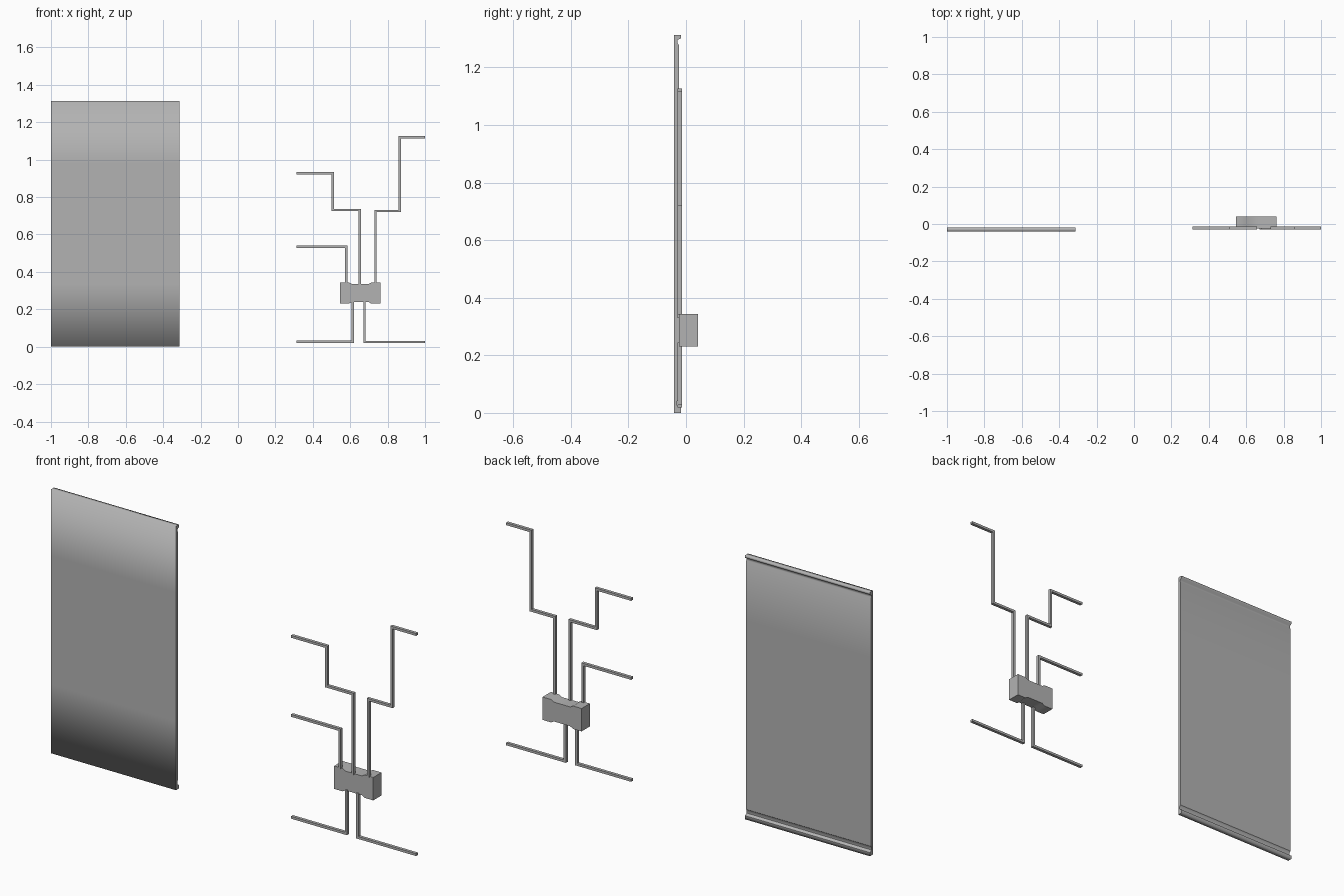
import bpy, bmesh
from mathutils import Vector

if "Cube" in bpy.data.objects:
    bpy.data.objects.remove(bpy.data.objects["Cube"])

# Mid grey finish shared by every part
grey = bpy.data.materials.new("grey")
grey.diffuse_color = (.45, .45, .45, 1)
grey.use_nodes = True
grey.node_tree.nodes["Principled BSDF"].inputs["Base Color"].default_value = grey.diffuse_color


def skin(name, rings, smooth=False, sharp=()):
    """Join successive closed rings of points and cap both ends."""
    bm = bmesh.new()
    vs = [[bm.verts.new(p) for p in r] for r in rings]
    n = len(vs[0])
    for a, b in zip(vs, vs[1:]):
        for i in range(n):
            j = (i + 1) % n
            bm.faces.new((a[i], a[j], b[j], b[i])).smooth = smooth
        for i in sharp:
            bm.edges.get((a[i], b[i])).smooth = False
    for cap in (vs[0], vs[-1]):
        for e in bm.faces.new(cap).edges:
            e.smooth = False
    bmesh.ops.recalc_face_normals(bm, faces=bm.faces)
    me = bpy.data.meshes.new(name)
    bm.to_mesh(me)
    bm.free()
    me.materials.append(grey)
    ob = bpy.data.objects.new(name, me)
    bpy.context.collection.objects.link(ob)


# Panel: extruded (y, z) section with grooved lips at top and bottom
section = [(-.041, 0), (-.041, .34), (-.041, .98), (-.041, 1.313),
           (-.018, 1.313), (-.018, 1.301), (-.029, 1.295), (-.029, 1.284),
           (-.025, 1.278), (-.025, .98), (-.025, .34), (-.025, .047),
           (-.031, .041), (-.031, .026), (-.018, .018), (-.018, 0)]
skin("wall_panel", [[(x, y, z) for y, z in section] for x in (-1, -.312)], True, (11, 13, 14))

# Junction box: (x, z) outline, waisted above and below
half = [(-.1075, .057), (-.060, .057), (-.045, .048), (.045, .048), (.060, .057), (.1075, .057)]
outline = half + [(x, -z) for x, z in reversed(half)]
skin("junction_box", [[(.6535 + x, y, .287 + z) for x, z in outline] for y in (-.024, .041)],
     True, (0, 5, 6, 11))


# Conduits: mitred rectangular tubes following right-angled (x, z) paths
def conduit(name, path, w=.006, y0=-.029, y1=-.014):
    pts = [Vector(p) for p in path]
    normals = []
    for a, b in zip(pts, pts[1:]):
        d = (b - a).normalized()
        normals.append(Vector((-d.y, d.x)))
    rings = []
    for i, p in enumerate(pts):
        if i == 0:
            m = normals[0]
        elif i == len(pts) - 1:
            m = normals[-1]
        else:
            m = normals[i - 1] + normals[i]
        a, b = p + m * w, p - m * w
        rings.append([(a.x, y0, a.y), (a.x, y1, a.y), (b.x, y1, b.y), (b.x, y0, b.y)])
    skin(name, rings)


conduit("conduit_upper_left", [(.312, .927), (.506, .927), (.506, .731), (.651, .731), (.651, .33)])
conduit("conduit_middle_left", [(.312, .534), (.579, .534), (.579, .34)])
conduit("conduit_upper_right", [(1, 1.120), (.865, 1.120), (.865, .726), (.735, .726), (.735, .34)])
conduit("conduit_lower_left", [(.312, .027), (.614, .027), (.614, .245)])
conduit("conduit_lower_right", [(1, .025), (.677, .025), (.677, .245)])
